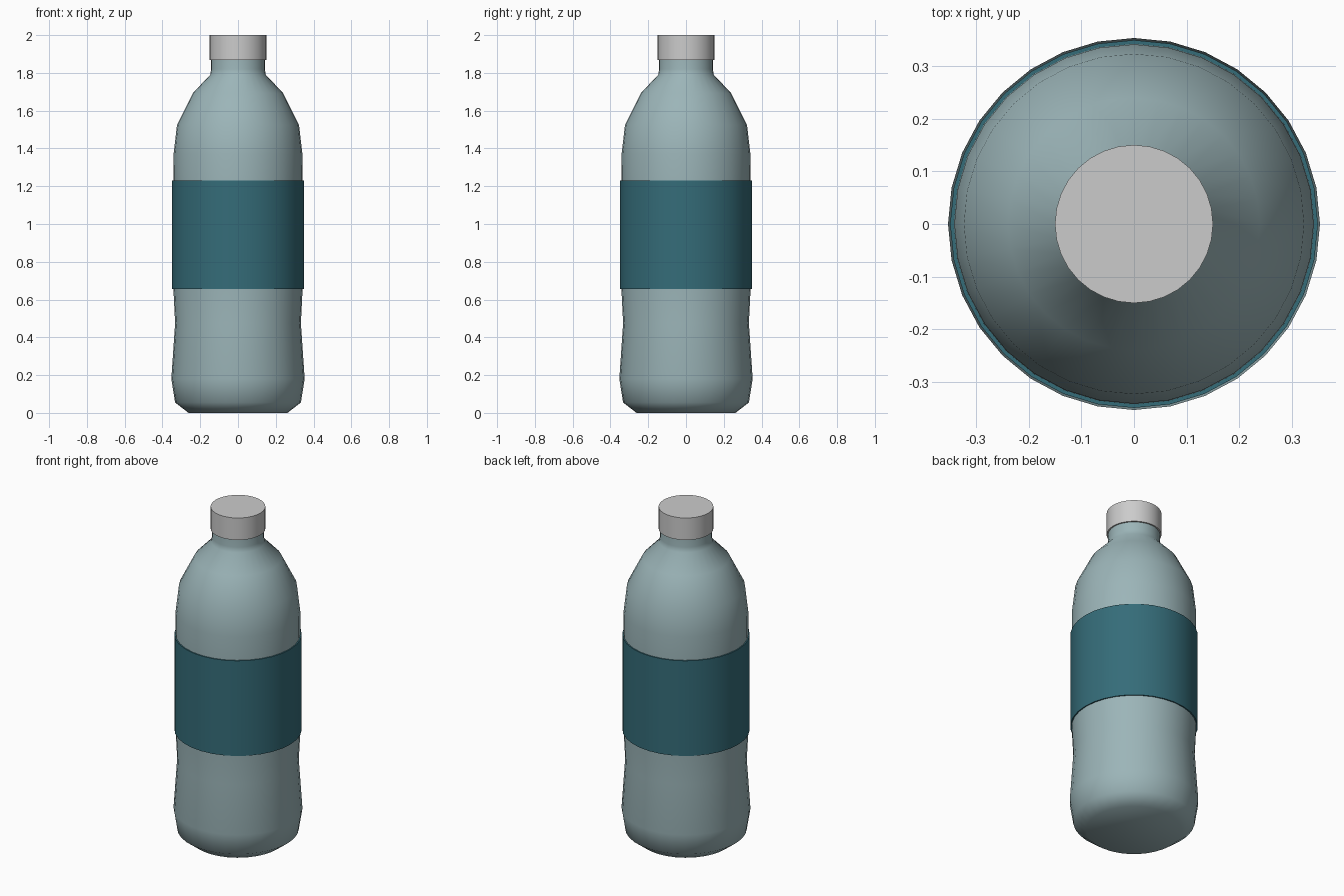
import bpy, bmesh, math

if "Cube" in bpy.data.objects:
    bpy.data.objects.remove(bpy.data.objects["Cube"])

SIDES = 32


def material(name, rgb):
    m = bpy.data.materials.new(name)
    m.diffuse_color = (*rgb, 1)
    m.use_nodes = True
    m.node_tree.nodes["Principled BSDF"].inputs["Base Color"].default_value = m.diffuse_color
    return m


def lathe(name, profile, mat=None, cap_start=False, cap_end=False, angle=60):
    """Revolve (radius, z) points around the z axis."""
    bm = bmesh.new()
    rings = []
    for r, z in profile:
        rings.append([bm.verts.new((r * math.cos(2 * math.pi * i / SIDES),
                                    r * math.sin(2 * math.pi * i / SIDES), z))
                      for i in range(SIDES)])
    for low, high in zip(rings, rings[1:]):
        for i in range(SIDES):
            j = (i + 1) % SIDES
            bm.faces.new((low[i], low[j], high[j], high[i]))
    if cap_start:
        bm.faces.new(rings[0][::-1])
    if cap_end:
        bm.faces.new(rings[-1])
    mesh = bpy.data.meshes.new(name)
    bm.to_mesh(mesh)
    bm.free()
    ob = bpy.data.objects.new(name, mesh)
    bpy.context.collection.objects.link(ob)
    if mat:
        mesh.materials.append(mat)
    bpy.ops.object.select_all(action='DESELECT')
    ob.select_set(True)
    bpy.context.view_layer.objects.active = ob
    bpy.ops.object.shade_smooth_by_angle(angle=math.radians(angle))
    return ob


plastic = material("pale_plastic", (0.33, 0.46, 0.48))
teal = material("teal_label", (0.035, 0.15, 0.19))

# Bottle: rounded base, slight waist, straight middle, domed shoulder, neck
lathe("bottle_body", [
    (0.262, 0.0), (0.333, 0.055), (0.353, 0.18), (0.333, 0.475),
    (0.342, 0.655), (0.342, 1.23), (0.341, 1.37), (0.323, 1.525),
    (0.239, 1.693), (0.147, 1.79), (0.142, 1.82), (0.142, 1.93)],
    plastic, cap_start=True, cap_end=True)

# Label: thin sleeve around the middle
lathe("label_sleeve", [
    (0.342, 0.655), (0.349, 0.655), (0.349, 1.23), (0.342, 1.23)], teal, angle=35)

# Screw cap
lathe("cap", [(0.141, 1.867), (0.15, 1.867), (0.15, 2.0)], cap_end=True, angle=35)
